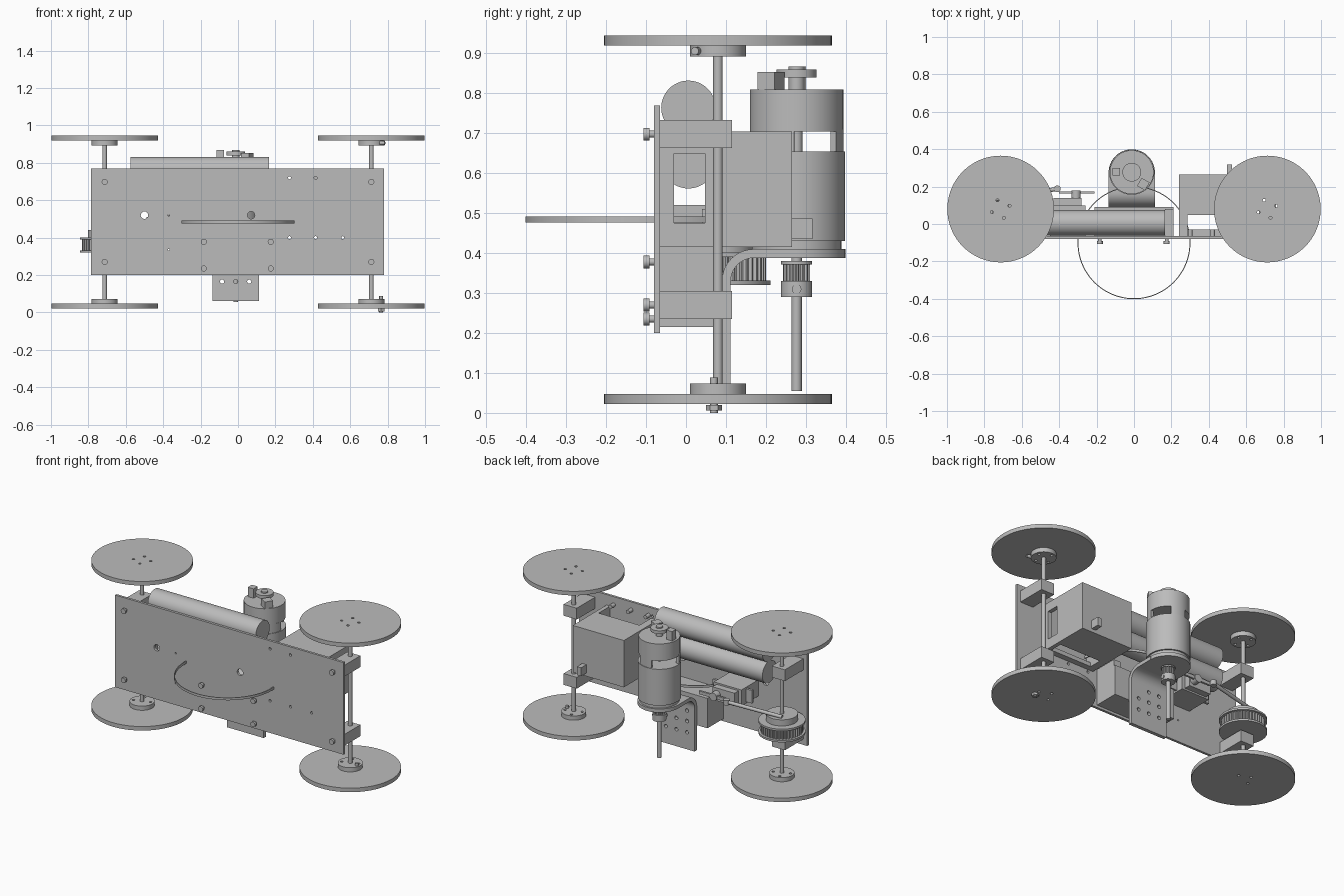
import bpy, bmesh, math
from mathutils import Vector

cube = bpy.data.objects.get("Cube")
if cube:
    bpy.data.objects.remove(cube, do_unlink=True)

grey = bpy.data.materials.new("plain grey")
grey.use_nodes = True
COL = (0.5, 0.5, 0.5, 1)
grey.diffuse_color = COL
grey.node_tree.nodes["Principled BSDF"].inputs["Base Color"].default_value = COL


def finish(name, bm, smooth=False):
    bmesh.ops.recalc_face_normals(bm, faces=bm.faces)
    me = bpy.data.meshes.new(name)
    bm.to_mesh(me)
    bm.free()
    me.materials.append(grey)
    ob = bpy.data.objects.new(name, me)
    bpy.context.collection.objects.link(ob)
    if smooth:
        bpy.ops.object.select_all(action='DESELECT')
        ob.select_set(True)
        bpy.context.view_layer.objects.active = ob
        bpy.ops.object.shade_smooth_by_angle(angle=math.radians(35))
    return ob


def box(name, x, y, z):
    """Box from (min, max) pairs."""
    bm = bmesh.new()
    bmesh.ops.create_cube(bm, size=1)
    for v in bm.verts:
        v.co = [r[0] if c < 0 else r[1] for c, r in zip(v.co, (x, y, z))]
    return finish(name, bm)


def add_rod(bm, a, b, r, n=48):
    a, b = Vector(a), Vector(b)
    geo = bmesh.ops.create_cone(bm, cap_ends=True, segments=n, radius1=r, radius2=r, depth=(b - a).length)
    rot = (b - a).to_track_quat('Z', 'Y').to_matrix()
    for v in geo['verts']:
        v.co = rot @ v.co + (a + b) / 2


def rod(name, a, b, r, n=48):
    bm = bmesh.new()
    add_rod(bm, a, b, r, n)
    return finish(name, bm, True)


def disc(name, x, y, z0, z1, r, n=48):
    return rod(name, (x, y, z0), (x, y, z1), r, n)


def prism(name, pts, vec, smooth=False):
    """Closed outline pushed along a vector."""
    bm = bmesh.new()
    f = bm.faces.new([bm.verts.new(p) for p in pts])
    ext = bmesh.ops.extrude_face_region(bm, geom=[f])['geom']
    bmesh.ops.translate(bm, verts=[g for g in ext if isinstance(g, bmesh.types.BMVert)], vec=vec)
    return finish(name, bm, smooth)


def arc(cx, cy, r, a0, a1, n=16):
    return [(cx + r * math.cos(math.radians(a0 + (a1 - a0) * i / n)),
             cy + r * math.sin(math.radians(a0 + (a1 - a0) * i / n))) for i in range(n + 1)]


def gear(name, x, y, z0, z1, r, depth, teeth):
    pts = []
    for i in range(teeth * 4):
        a, rr = math.tau * i / (teeth * 4), r if i % 4 < 2 else r - depth
        pts.append((x + rr * math.cos(a), y + rr * math.sin(a), z0))
    return prism(name, pts, (0, 0, z1 - z0))


def drill(ob, holes):
    """Cut round holes, each (start, end, radius)."""
    bm = bmesh.new()
    for a, b, r in holes:
        add_rod(bm, a, b, r, 16)
    cutter = finish(ob.name + "_cutter", bm)
    cutter.hide_render = True
    cutter.hide_set(True)
    m = ob.modifiers.new("holes", 'BOOLEAN')
    m.operation, m.solver, m.object = 'DIFFERENCE', 'EXACT', cutter


# Main upright plate
PY = (-0.08, -0.065)
plate = box("main_plate", (-0.785, 0.78), PY, (0.2, 0.77))
spots = [(-0.5, 0.52, 0.02), (0.07, 0.52, 0.02), (-0.37, 0.52, 0.005), (-0.37, 0.335, 0.005)]
spots += [(x, z, 0.008) for x in (0.275, 0.415, 0.56) for z in (0.4, 0.72)]
drill(plate, [((x, -0.1, z), (x, -0.04, z), r) for x, z, r in spots])

# Wheels, hubs, axles and bearing blocks
AY = 0.08
for side, sx in (("left", 1), ("right", -1)):
    x = 0.713 * sx
    disc(side + "_axle", x, AY, 0.03, 0.935, 0.012, 24)
    for level, z0, h0, h1, bz in (("lower", 0.022, 0.046, 0.073, 0.27), ("upper", 0.92, 0.893, 0.92, 0.698)):
        n = f"{level}_{side}_"
        wheel = disc(n + "wheel", x, AY, z0, z0 + 0.025, 0.285, 96)
        hub = disc(n + "hub", x, AY, h0, h1, 0.07)
        for ob in (wheel, hub):
            drill(ob, [((px, py, z0 - 0.06), (px, py, z0 + 0.08), 0.008)
                       for px, py in arc(x, AY, 0.05, 20, 290, 3)])
        box(n + "bearing_block", (x - 0.045, x + 0.045), (-0.065, 0.115), (bz - 0.035, bz + 0.035))


# Bolts on the plate face
def bolt(name, x, z):
    rod(name + "_shank", (x, -0.1, z), (x, -0.06, z), 0.009, 16)
    rod(name + "_head", (x, -0.106, z), (x, -0.092, z), 0.016, 16)


for i, x in enumerate((-0.713, 0.713)):
    for z in (0.27, 0.698):
        bolt(f"bearing_bolt_{i}", x, z)
for i, x in enumerate((-0.183, 0.175)):
    for z in (0.235, 0.378):
        bolt(f"block_bolt_{i}", x, z)

# Hub screws
disc("hub_screw", 0.765, 0.07, 0, 0.088, 0.01, 16)
disc("hub_nut", 0.765, 0.07, 0.006, 0.02, 0.02, 6)
rod("set_screw", (0.76, 0.03, 0.906), (0.785, 0.022, 0.906), 0.01, 16)

# Two battery cells
for n, z in (("upper", 0.764), ("lower", 0.63)):
    rod(n + "_battery_cell", (-0.575, 0.006, z), (0.165, 0.006, z), 0.068, 64)

# Thin hoop passing through the plate
bm = bmesh.new()
N = 96
rings = [[bm.verts.new((r * math.cos(math.tau * i / N), -0.1 + r * math.sin(math.tau * i / N), z))
          for i in range(N)] for r, z in ((0.302, 0.477), (0.302, 0.492), (0.297, 0.492), (0.297, 0.477))]
for k in range(4):
    a, b = rings[k], rings[(k + 1) % 4]
    for i in range(N):
        j = (i + 1) % N
        bm.faces.new((a[i], a[j], b[j], b[i]))
finish("hoop", bm, True)

# Steering box with framed side walls
BZ = (0.415, 0.705)
box("gear_box", (0.24, 0.59), (0.048, 0.265), BZ)
for n, x in (("inner", (0.24, 0.285)), ("outer", (0.565, 0.59))):
    box(n + "_wall_foot", x, (-0.065, -0.03), BZ)
    box(n + "_wall_base", x, (-0.03, 0.048), (0.415, 0.475))
    box(n + "_wall_top", x, (-0.03, 0.048), (0.65, 0.705))
box("box_flange", (0.285, 0.565), (-0.065, -0.03), (0.415, 0.44))
box("box_lug", (0.497, 0.525), (0.265, 0.317), (0.435, 0.487))
for x in (0.3, 0.42, 0.54):
    rod("flange_bolt", (x, -0.065, 0.72), (x, -0.03, 0.72), 0.012, 16)

# Drive motor
MX, MY = -0.012, 0.277
disc("motor_body", MX, MY, 0.43, 0.655, 0.121, 64)
disc("motor_base", MX, MY, 0.41, 0.43, 0.112, 64)
disc("motor_cap", MX, MY, 0.705, 0.81, 0.117, 64)
for a in (80, 215, 335):
    ring = arc(MX, MY, 0.117, a - 22, a + 22) + arc(MX, MY, 0.1, a + 22, a - 22)
    prism("motor_pillar", [(x, y, 0.65) for x, y in ring], (0, 0, 0.06), True)
disc("motor_core", MX, MY, 0.64, 0.72, 0.015, 24)
disc("rear_boss", MX, MY, 0.81, 0.868, 0.02, 32)
disc("rear_collar", MX, MY, 0.84, 0.86, 0.05)
box("first_terminal", (-0.115, -0.075), (0.26, 0.3), (0.81, 0.868))
prism("second_terminal", [(x, y, 0.81) for x, y in arc(0.05, 0.213, 0.035, 15, 375, 4)[:4]], (0, 0, 0.043))
disc("motor_shaft", MX, MY, 0.055, 0.41, 0.013, 24)
gear("pinion", MX, MY, 0.33, 0.375, 0.034, 0.006, 14)
disc("pinion_flange", MX, MY, 0.372, 0.38, 0.039)
disc("pinion_collar", MX, MY, 0.29, 0.33, 0.039)
rod("collar_screw", (MX, MY, 0.31), (MX + 0.042, MY, 0.31), 0.012, 16)

# Bent motor bracket with rounded end
BX0, BX1 = -0.137, 0.113
outline = [(0.09, 0.06)] + arc(0.17, 0.33, 0.08, 180, 90, 10) + [(0.277, 0.41), (0.277, 0.388), (0.17, 0.388)]
outline += arc(0.17, 0.33, 0.058, 90, 180, 10) + [(0.112, 0.06)]
bracket = prism("motor_bracket", [(BX0, y, z) for y, z in outline], (BX1 - BX0, 0, 0), True)
drill(bracket, [((x, 0.05, z), (x, 0.15, z), 0.011) for x in (-0.085, MX, 0.06) for z in (0.165, 0.235, 0.3)])
prism("bracket_end", [(x, y, 0.388) for x, y in arc(MX, 0.275, 0.124, 0, 180, 32)], (0, 0, 0.022), True)

# Mounting block between plate and bracket
box("mount_block", (-0.21, 0.21), (-0.065, 0.09), (0.215, 0.4))
box("mount_lip", (0.165, 0.21), (-0.065, 0.08), (0.4, 0.44))

# Servo, horn and link
box("servo_body", (-0.45, -0.26), (-0.065, 0.1), (0.42, 0.52))
box("servo_ears", (-0.49, -0.22), (0.04, 0.055), (0.43, 0.51))
box("servo_front", (-0.43, -0.28), (0.1, 0.14), (0.43, 0.51))
rod("servo_spindle", (-0.31, 0.14, 0.47), (-0.31, 0.18, 0.47), 0.025, 24)
box("servo_horn", (-0.4, -0.21), (0.163, 0.175), (0.46, 0.48))
disc("link_joint", -0.41, 0.188, 0.455, 0.485, 0.018, 24)
rod("link_rod", (-0.41, 0.188, 0.47), (-0.75, 0.13, 0.445), 0.011, 12)

# Toothed pulley on the right axle
px = -0.713
gear("pulley_teeth", px, AY, 0.33, 0.395, 0.12, 0.008, 40)
disc("pulley_lower_flange", px, AY, 0.32, 0.332, 0.132, 64)
disc("pulley_upper_flange", px, AY, 0.39, 0.402, 0.132, 64)
disc("pulley_hub", px, AY, 0.4, 0.44, 0.09)
